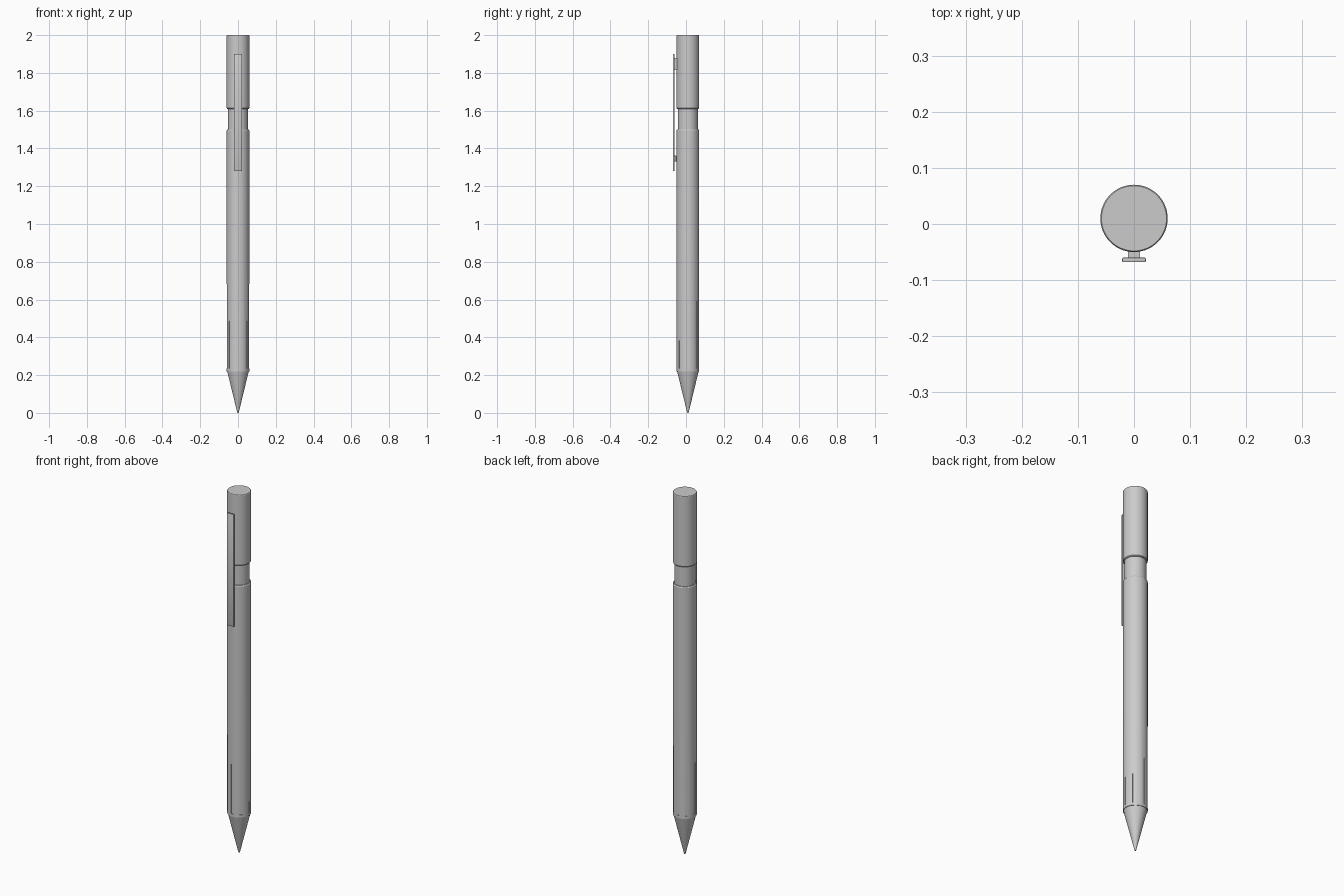
import bpy, bmesh
from math import cos, sin, pi
from mathutils import Matrix

cube = bpy.data.objects.get("Cube")
if cube:
    bpy.data.objects.remove(cube, do_unlink=True)

AXIS_Y = 0.01      # the barrel sits slightly behind centre, the clip in front
RADIUS = 0.06
SIDES = 64

grey = bpy.data.materials.new("light grey")
grey.use_nodes = True
grey.diffuse_color = (0.6, 0.6, 0.6, 1)
grey.node_tree.nodes["Principled BSDF"].inputs["Base Color"].default_value = (0.6, 0.6, 0.6, 1)


def finish(name, bm):
    bmesh.ops.recalc_face_normals(bm, faces=bm.faces)
    mesh = bpy.data.meshes.new(name)
    bm.to_mesh(mesh)
    bm.free()
    mesh.materials.append(grey)
    obj = bpy.data.objects.new(name, mesh)
    bpy.context.collection.objects.link(obj)
    return obj


def smooth(obj):
    bpy.ops.object.select_all(action='DESELECT')
    obj.select_set(True)
    bpy.context.view_layer.objects.active = obj
    bpy.ops.object.shade_smooth_by_angle(angle=pi / 6)


def turned(name, profile):
    """Revolve (radius, height) points round the barrel axis, with capped ends."""
    bm = bmesh.new()
    rings = [[bm.verts.new((r * cos(2 * pi * i / SIDES), AXIS_Y + r * sin(2 * pi * i / SIDES), z))
              for i in range(SIDES)] for r, z in profile]
    for low, high in zip(rings, rings[1:]):
        for i in range(SIDES):
            j = (i + 1) % SIDES
            bm.faces.new((low[i], low[j], high[j], high[i]))
    bm.faces.new(rings[0])
    bm.faces.new(rings[-1])
    return finish(name, bm)


def box(name, x, y, z, bevel=0.0):
    bm = bmesh.new()
    bmesh.ops.create_cube(bm, size=1)
    for v in bm.verts:
        v.co = [lo + (c + 0.5) * (hi - lo) for c, (lo, hi) in zip(v.co, (x, y, z))]
    if bevel:
        bmesh.ops.bevel(bm, geom=bm.edges[:], offset=bevel, segments=2, affect='EDGES', profile=0.5)
    return finish(name, bm)


# Barrel, tip, neck and cap
barrel = turned("barrel", [(RADIUS, 0.22), (RADIUS, 1.495), (0.057, 1.5)])
smooth(turned("tip", [(0.003, 0), (0.005, 0.006), (0.057, 0.22)]))
smooth(turned("neck", [(0.053, 1.49), (0.053, 1.62)]))
smooth(turned("cap", [(0.057, 1.61), (RADIUS, 1.614), (RADIUS, 1.997), (0.058, 2.0)]))

# Grip grooves that grow shallower towards the top
bm = bmesh.new()
for k in range(8):
    made = bmesh.ops.create_cube(bm, size=1)["verts"]
    for v in made:
        top = v.co.z > 0
        inner = 0.0605 if top else 0.056
        v.co = (v.co.x * 0.015, -(inner if v.co.y > 0 else 0.08), 0.8 if top else 0.235)
    turn = Matrix.Translation((0, AXIS_Y, 0)) @ Matrix.Rotation(k * pi / 4, 4, 'Z')
    bmesh.ops.transform(bm, matrix=turn, verts=made)
cutter = finish("groove_cutter", bm)
cutter.hide_render = True
cutter.hide_set(True)
cut = barrel.modifiers.new("grooves", 'BOOLEAN')
cut.operation = 'DIFFERENCE'
cut.solver = 'EXACT'
cut.object = cutter
bpy.context.view_layer.objects.active = barrel
bpy.ops.object.select_all(action='DESELECT')
barrel.select_set(True)
bpy.ops.object.modifier_apply(modifier=cut.name)
bpy.data.objects.remove(cutter, do_unlink=True)
smooth(barrel)

# Pocket clip with its mount and gripping nub
smooth(box("clip", (-0.021, 0.021), (-0.068, -0.06), (1.28, 1.9), 0.0015))
box("clip_mount", (-0.011, 0.011), (-0.062, -0.045), (1.815, 1.88))
smooth(box("clip_nub", (-0.011, 0.011), (-0.062, -0.051), (1.33, 1.362), 0.003))
